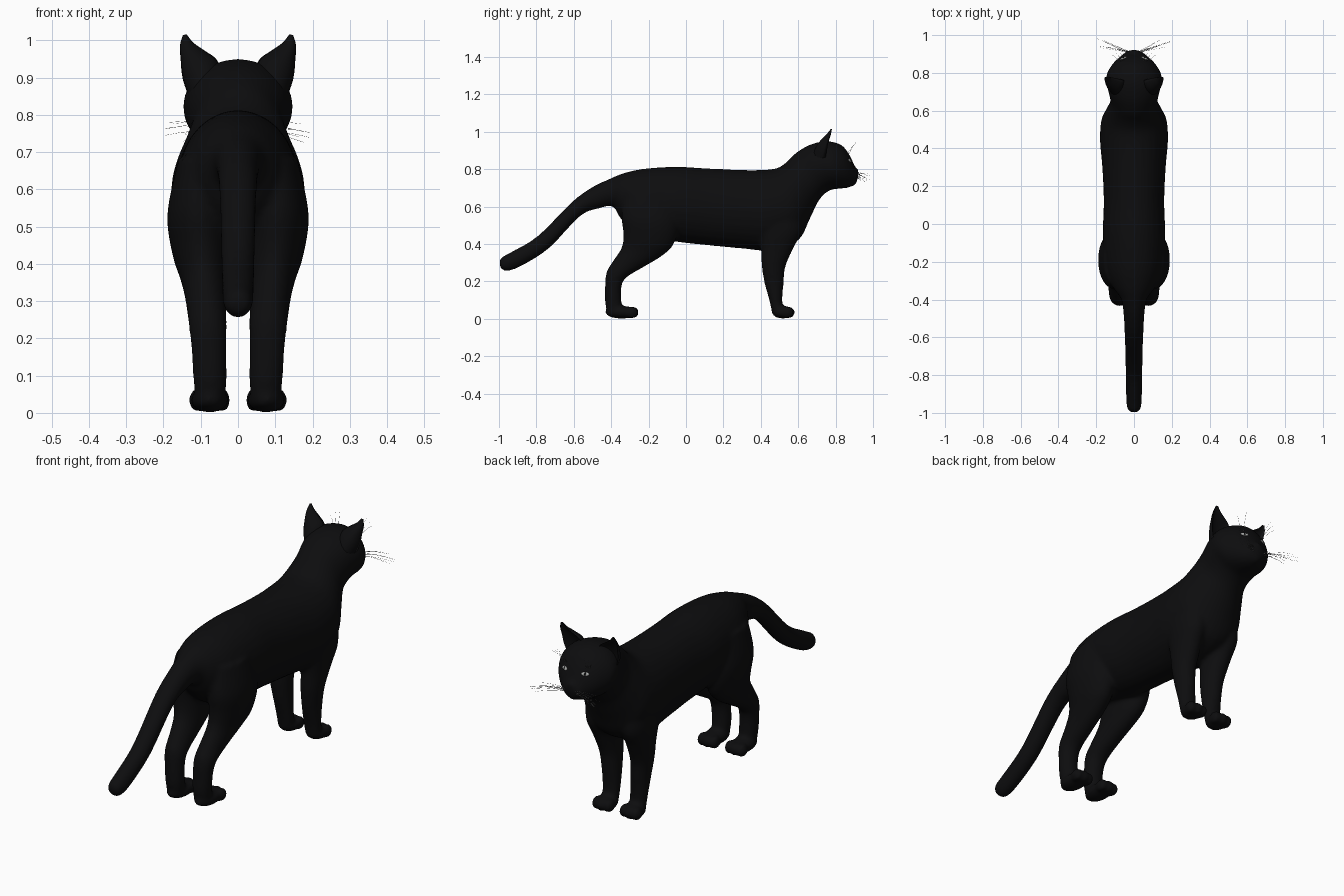
import bpy, bmesh, math, random
from mathutils import Vector, Matrix
from mathutils.bvhtree import BVHTree

if "Cube" in bpy.data.objects:
    bpy.data.objects.remove(bpy.data.objects["Cube"])

random.seed(4)


def material(name, rgb):
    m = bpy.data.materials.new(name)
    m.diffuse_color = (*rgb, 1)
    m.use_nodes = True
    m.node_tree.nodes["Principled BSDF"].inputs["Base Color"].default_value = m.diffuse_color
    return m


BLACK = material("black_fur", (0.004, 0.004, 0.0045))
GREY = material("pale_grey_eye", (0.42, 0.43, 0.42))
WHISKER = material("whisker_grey", (0.25, 0.25, 0.25))


def make_object(name, bm, mat):
    bmesh.ops.recalc_face_normals(bm, faces=bm.faces)
    for f in bm.faces:
        f.smooth = True
    me = bpy.data.meshes.new(name)
    bm.to_mesh(me)
    bm.free()
    me.materials.append(mat)
    ob = bpy.data.objects.new(name, me)
    bpy.context.collection.objects.link(ob)
    return ob


def spline(rows, steps=4):
    """Catmull-Rom interpolation of parameter rows."""
    out = []
    for i in range(len(rows) - 1):
        a, b, c, d = (rows[min(max(i + k, 0), len(rows) - 1)] for k in (-1, 0, 1, 2))
        for s in range(steps):
            t = s / steps
            out.append([0.5 * (2 * q + (r - p) * t + (2 * p - 5 * q + 4 * r - u) * t * t
                               + (3 * q - p - 3 * r + u) * t ** 3)
                        for p, q, r, u in zip(a, b, c, d)])
    return out + [list(rows[-1])]


def skin(bm, rings):
    """Bridge closed rings of points and cap both ends."""
    vs = [[bm.verts.new(p) for p in ring] for ring in rings]
    n = len(vs[0])
    for a, b in zip(vs, vs[1:]):
        for i in range(n):
            bm.faces.new((a[i], a[(i + 1) % n], b[(i + 1) % n], b[i]))
    bm.faces.new(vs[0])
    bm.faces.new(vs[-1])


def loft(bm, rows, side=1, n=28):
    """Rows: y1, z1, y2, z2 (ends of the section in profile), centre x, half width."""
    rings = []
    for y1, z1, y2, z2, xc, rx in spline(rows):
        c = Vector((xc * side, (y1 + y2) / 2, (z1 + z2) / 2))
        h = Vector((0, (y1 - y2) / 2, (z1 - z2) / 2))
        rings.append([c + h * math.cos(a) + Vector((rx * math.sin(a), 0, 0))
                      for a in (math.tau * i / n for i in range(n))])
    skin(bm, rings)


def ball(bm, centre, radii, rot=None):
    m = Matrix.Translation(centre) @ (rot or Matrix()) @ Matrix.Diagonal((*radii, 1))
    bmesh.ops.create_uvsphere(bm, u_segments=20, v_segments=12, radius=1, matrix=m)


# Tail, trunk, neck and head along one profile: top point, bottom point, half width
spine = [
    (-1.0, .305, -.99, .27, .02), (-.985, .33, -.96, .255, .037), (-.93, .36, -.885, .28, .042),
    (-.79, .445, -.735, .375, .045), (-.61, .625, -.565, .55, .05), (-.50, .705, -.465, .59, .055),
    (-.405, .75, -.39, .60, .068), (-.33, .78, -.345, .53, .11), (-.22, .803, -.25, .45, .152),
    (-.05, .813, -.05, .412, .165), (.12, .804, .12, .393, .16), (.30, .796, .30, .376, .168),
    (.42, .797, .46, .365, .18), (.49, .807, .60, .42, .174), (.54, .84, .66, .53, .148),
    (.585, .885, .712, .635, .125), (.66, .93, .765, .685, .138), (.75, .95, .815, .695, .147),
    (.83, .93, .86, .70, .115), (.875, .875, .892, .712, .076), (.903, .815, .912, .73, .045),
    (.922, .80, .922, .765, .014),
]
hind_leg = [
    (-.33, .68, -.05, .68, .09, .07), (-.345, .55, -.035, .52, .105, .085),
    (-.335, .45, -.065, .40, .10, .076), (-.345, .38, -.13, .335, .092, .062),
    (-.39, .31, -.23, .275, .085, .054), (-.425, .25, -.32, .22, .081, .051),
    (-.433, .17, -.345, .17, .078, .047), (-.433, .09, -.345, .09, .075, .045),
    (-.42, .03, -.34, .03, .075, .04),
]
front_leg = [
    (.38, .64, .60, .64, .095, .07), (.385, .48, .62, .48, .097, .07),
    (.40, .37, .575, .38, .092, .06), (.405, .28, .532, .28, .086, .052),
    (.42, .19, .522, .19, .08, .046), (.445, .10, .515, .10, .076, .044),
    (.46, .03, .52, .03, .076, .04),
]

bm = bmesh.new()
loft(bm, [(a, b, c, d, 0, w) for a, b, c, d, w in spine])
for s in (-1, 1):
    loft(bm, hind_leg, s)
    loft(bm, front_leg, s)
    # Paws with toes
    for heel, toe in ((-.433, -.255), (.458, .578)):
        ball(bm, (.076 * s, (heel + toe) / 2, .035), (.052, (toe - heel) / 2, .034))
        for k in (-1, 0, 1):
            ball(bm, ((.076 + .034 * k) * s, toe - .028 - .006 * abs(k), .034), (.022, .033, .032))
    # Muzzle pad
    ball(bm, (.026 * s, .888, .762), (.032, .032, .028))
ball(bm, (0, .885, .735), (.03, .028, .028))
body = make_object("cat_body", bm, BLACK)
rm = body.modifiers.new("blend", 'REMESH')
rm.mode = 'VOXEL'
rm.voxel_size = 0.01
rm.use_smooth_shade = True
sm = body.modifiers.new("soften", 'SMOOTH')
sm.factor = 0.5
sm.iterations = 7

# Ears: crescent sections from base to tip (inner edge, outer edge, depth)
ear = [
    (.04, .75, .89, .125, .74, .83, .075), (.055, .762, .945, .148, .752, .895, .062),
    (.086, .77, .97, .154, .763, .95, .042), (.118, .776, .992, .156, .773, .985, .022),
    (.138, .78, 1.016, .148, .78, 1.014, .006),
]
for s, label in ((-1, "left"), (1, "right")):
    bm = bmesh.new()
    rings = []
    for x1, y1, z1, x2, y2, z2, d in spline(ear):
        a, b = Vector((x1 * s, y1, z1)), Vector((x2 * s, y2, z2))
        ring = []
        for i in range(20):
            t = math.pi * (i % 10) / 10
            u = (1 - math.cos(t)) / 2
            back = i < 10
            p = a.lerp(b, u if back else 1 - u)
            p.y -= d * math.sin(t) * (1 if back else 0.45)
            ring.append(p)
        rings.append(ring)
    skin(bm, rings)
    make_object("ear_" + label, bm, BLACK)

# Eyes sit on the face surface
bpy.context.view_layer.update()
face = BVHTree.FromObject(body, bpy.context.evaluated_depsgraph_get())


def on_face(x, z):
    hit, normal, _, _ = face.ray_cast(Vector((x, 1.3, z)), Vector((0, -1, 0)))
    return (hit, normal) if hit else (Vector((x, .86, z)), Vector((0, 1, 0)))


for s, label in ((-1, "left"), (1, "right")):
    p, nrm = on_face(.056 * s, .847)
    turn = nrm.to_track_quat('Z', 'Y').to_matrix().to_4x4()
    bm = bmesh.new()
    ball(bm, p, (.019, .0095, .005), turn)
    make_object("eye_" + label, bm, GREY)
    bm = bmesh.new()
    ball(bm, p + nrm * .003, (.0045, .0085, .0035), turn)
    make_object("pupil_" + label, bm, BLACK)

    # Whiskers on the muzzle and brow
    cu = bpy.data.curves.new("whiskers_" + label, 'CURVE')
    cu.dimensions = '3D'
    cu.bevel_depth = 0.0007
    cu.bevel_resolution = 0
    hairs = []
    for k in range(9):
        root, _ = on_face(s * (.03 + .006 * (k % 3)), .752 + .008 * (k // 3))
        tip = Vector((s * random.uniform(.13, .2), random.uniform(.93, .995),
                      .73 + .006 * k + random.uniform(-.006, .006)))
        hairs.append((root, tip))
    for k in range(3):
        root, _ = on_face(s * (.052 + .008 * k), .872)
        hairs.append((root, Vector((s * (.075 + .02 * k), .915 - .01 * k, .95 - .012 * k))))
    for root, tip in hairs:
        sp = cu.splines.new('POLY')
        sp.points.add(4)
        for i, pt in enumerate(sp.points):
            t = i / 4
            q = root.lerp(tip, t) + Vector((0, 0, .03 * t * (1 - t)))
            pt.co = (*q, 1)
            pt.radius = 1 - 0.6 * t
    cu.materials.append(WHISKER)
    bpy.context.collection.objects.link(bpy.data.objects.new("whiskers_" + label, cu))
